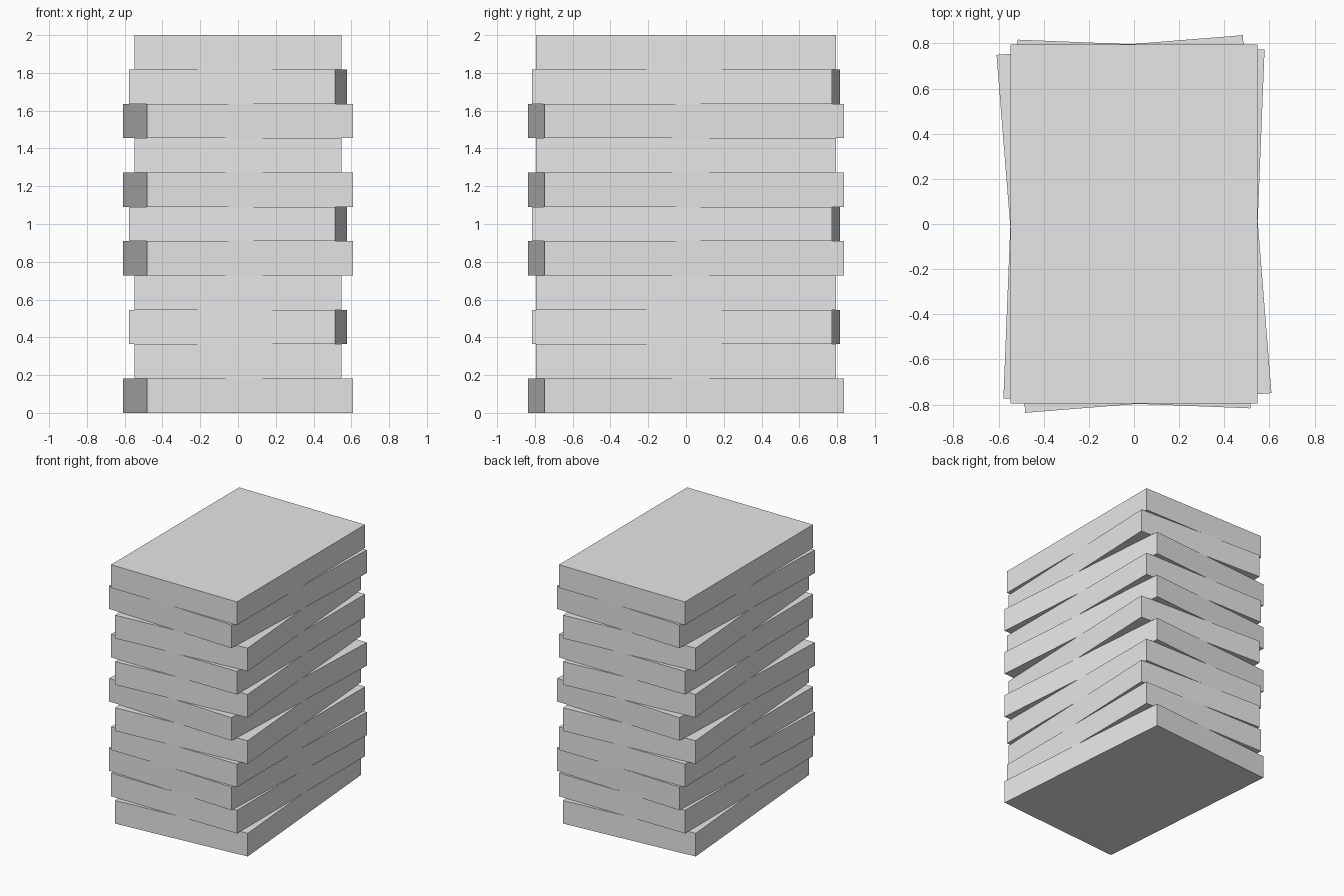
import bpy

cube = bpy.data.objects.get("Cube")
if cube:
    bpy.data.objects.remove(cube, do_unlink=True)

# Single flat colour
grey = bpy.data.materials.new("light_grey")
grey.use_nodes = True
colour = (0.8, 0.8, 0.8, 1.0)
grey.diffuse_color = colour
for node in grey.node_tree.nodes:
    if node.type == "BSDF_PRINCIPLED":
        node.inputs["Base Color"].default_value = colour

WIDTH, DEPTH = 1.094, 1.59
LEFT, RIGHT, STRAIGHT = 0.08, -0.04, 0.0

# Twist of each slab in radians, bottom to top
twists = [LEFT, STRAIGHT, RIGHT, STRAIGHT, LEFT, RIGHT,
          LEFT, STRAIGHT, LEFT, RIGHT, STRAIGHT]
thickness = 2 / len(twists)


def add_slab(level, twist):
    bpy.ops.mesh.primitive_cube_add(
        size=1, location=(0, 0, (level + 0.5) * thickness), rotation=(0, 0, twist))
    slab = bpy.context.object
    slab.name = f"slab_{level + 1}"
    slab.scale = (WIDTH, DEPTH, thickness)
    slab.data.materials.append(grey)


# Stack of slabs
for level, twist in enumerate(twists):
    add_slab(level, twist)
